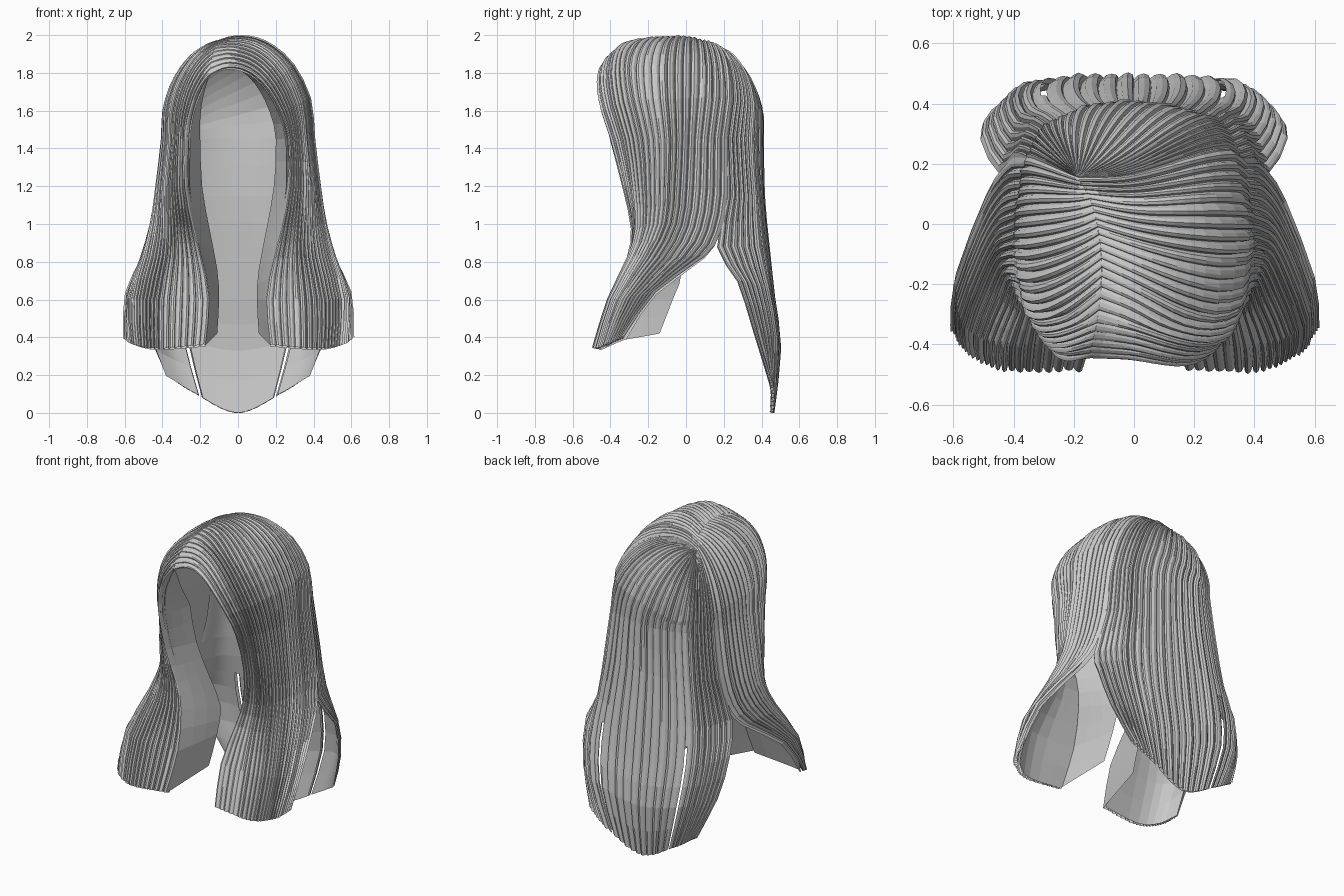
import bpy, bmesh, math, random
from mathutils import Vector as V

if "Cube" in bpy.data.objects:
    bpy.data.objects.remove(bpy.data.objects["Cube"])

random.seed(4)

# Parting line from forehead to crown (before the forward lean of the fringe)
PART = [V(p) for p in [(-.14, -.35, 1.78), (-.11, -.12, 1.97), (-.13, .04, 1.98), (-.2, .17, 1.93)]]

# Side lock guide strands, front edge to rear edge, temple to tip (right side)
SIDE = [[V(p) for p in g] for g in [
    [(.27, -.40, 1.45), (.27, -.33, 1.2), (.23, -.28, .98), (.19, -.30, .82), (.15, -.39, .6), (.17, -.48, .36)],
    [(.35, -.28, 1.45), (.37, -.25, 1.2), (.37, -.24, .98), (.38, -.29, .82), (.42, -.40, .6), (.42, -.48, .34)],
    [(.395, -.05, 1.45), (.425, -.06, 1.2), (.455, -.08, 1.0), (.50, -.17, .82), (.56, -.33, .6), (.55, -.42, .36)],
    [(.36, .22, 1.45), (.40, .22, 1.15), (.44, .18, .95), (.49, .10, .83), (.59, -.16, .64), (.61, -.33, .40)]]]
# Inner edge of the turned-in flap around the face
FLAP = [V(p) for p in [(.20, -.20, 1.45), (.19, -.15, 1.2), (.15, -.08, .97),
                       (.11, -.02, .76), (.10, -.07, .6), (.11, -.14, .42)]]
# Back guide strands, right edge to centre
BACK = [[V(p) for p in g] for g in [
    [(.36, .21, 1.45), (.40, .22, 1.15), (.45, .17, .88), (.51, .28, .7), (.48, .36, .45), (.38, .44, .2)],
    [(.27, .34, 1.45), (.30, .36, 1.15), (.34, .38, .88), (.36, .43, .65), (.33, .47, .4), (.24, .46, .11)],
    [(0, .40, 1.45), (0, .405, 1.15), (0, .43, .88), (0, .46, .6), (0, .49, .33), (0, .455, 0)]]]


def mirror(g):
    return [V((-p.x, p.y, p.z)) for p in g]


BACK += [mirror(BACK[1]), mirror(BACK[0])]


def spline(pts, s):
    """Catmull-Rom point at fractional index s."""
    n = len(pts) - 1
    i = min(int(s), n - 1)
    t = s - i
    b, c = pts[i], pts[i + 1]
    a = pts[i - 1] if i > 0 else b * 2 - c
    d = pts[i + 2] if i + 2 <= n else c * 2 - b
    return (b * 2 + (c - a) * t + (a * 2 - b * 5 + c * 4 - d) * t * t
            + (b * 3 - a - c * 3 + d) * t ** 3) * .5


def on_head(p):
    """Push a point onto the boxy dome of the head, leaning the front forward."""
    q = p - V((0, -.03, 1.5))
    r = (abs(q.x / .39) ** 2.6 + abs(q.y / .44) ** 2.6) ** (2 / 2.6) + (q.z / .49) ** 2
    q = q / math.sqrt(r)
    front = min(1, max(0, (.12 - q.y) / .3))
    q.y -= .28 * max(0, q.z) * front
    return q + V((0, -.03, 1.5))


def strand(root, low):
    """Full strand: over the dome from the parting, then down the guide."""
    s = low[0]
    fix = s - on_head(s)
    pts = []
    for k in range(7):
        t = k / 7
        p = root.lerp(s, t)
        p.z += .45 * abs(s.x - root.x) * 4 * t * (1 - t)
        pts.append(on_head(p) + fix * t * t)
    pts += low
    n = (len(pts) - 1) * 2
    return [spline(pts, k / 2) for k in range(n + 1)]


def across(guides, u):
    return [spline([g[k] for g in guides], u) for k in range(6)]


def side_column(sx):
    guides = SIDE if sx > 0 else [mirror(g) for g in SIDE]
    flap = FLAP if sx > 0 else mirror(FLAP)

    def col(u):
        if u >= 0:
            return strand(spline(PART, u), across(guides, u))
        # flap: slides from the front edge to the inner edge
        edge = strand(PART[0], guides[0])
        shift = [flap[k] - guides[0][k] for k in range(6)]
        out = []
        for k, p in enumerate(edge):
            s = k / 2 - 7
            d = spline(shift, s) if s >= 0 else shift[0] * (k / 14)
            out.append(p + d * -u)
        return out
    return col


def back_column(u):
    return strand(PART[3], across(BACK, u))


def sheet(name, col, us, heights, sx=1, slits=()):
    """Loft strands into a sheet, offsetting each column along the normal."""
    grid = [col(u) for u in us]
    nu, nv = len(grid), len(grid[0])
    bm = bmesh.new()
    vs = []
    for i in range(nu):
        a, b = grid[max(i - 1, 0)], grid[min(i + 1, nu - 1)]
        g, line = grid[i], []
        for j in range(nv):
            dv = g[min(j + 1, nv - 1)] - g[max(j - 1, 0)]
            n = dv.cross(b[j] - a[j]).normalized() * sx
            fade = min(1, .25 + j / 8)
            line.append(bm.verts.new(g[j] + n * heights[i] * fade))
        vs.append(line)
    for i in range(nu - 1):
        for j in range(nv - 1):
            mid = (us[i] + us[i + 1]) / 2
            if j > nv - 7 and any(abs(mid - s) < .03 for s in slits):
                continue
            f = [vs[i][j], vs[i][j + 1], vs[i + 1][j + 1], vs[i + 1][j]]
            bm.faces.new(f if sx > 0 else f[::-1])
    me = bpy.data.meshes.new(name)
    bm.to_mesh(me)
    bm.free()
    ob = bpy.data.objects.new(name, me)
    bpy.context.collection.objects.link(ob)
    return ob


def strands(start, end, count):
    """Columns for overlapping ribbons with one steep edge each."""
    us, hs = [], []
    w = (end - start) / count
    for k in range(count):
        amp = .012 * random.uniform(.5, 1.3)
        for du, h in ((0, -.8), (.08, .5), (.38, 1), (.72, .5)):
            us.append(start + (k + du) * w)
            hs.append(h * amp)
    return us + [end], hs + [0]


def lining(start, end, count):
    us = [start + (end - start) * k / count for k in range(count + 1)]
    return us, [-.025] * (count + 1)


# Side locks with turned-in flaps and smooth inner lining
for sx, side in ((1, "right"), (-1, "left")):
    col = side_column(sx)
    us, hs = strands(0, 3, 24)
    sheet(side + "_lock", col, us, hs, sx)
    sheet(side + "_face_flap", col, [-1, -.66, -.33, 0], [0] * 4, sx)
    us, hs = lining(0, 3, 9)
    sheet(side + "_lock_lining", col, us, hs, sx)

# Long back panel, slit near the tips
us, hs = strands(0, 4, 26)
sheet("back_hair", back_column, us, hs, slits=(1.2, 2.8))
us, hs = lining(0, 4, 80)
sheet("back_hair_lining", back_column, us, [h * .5 for h in hs], slits=(1.2, 2.8))
